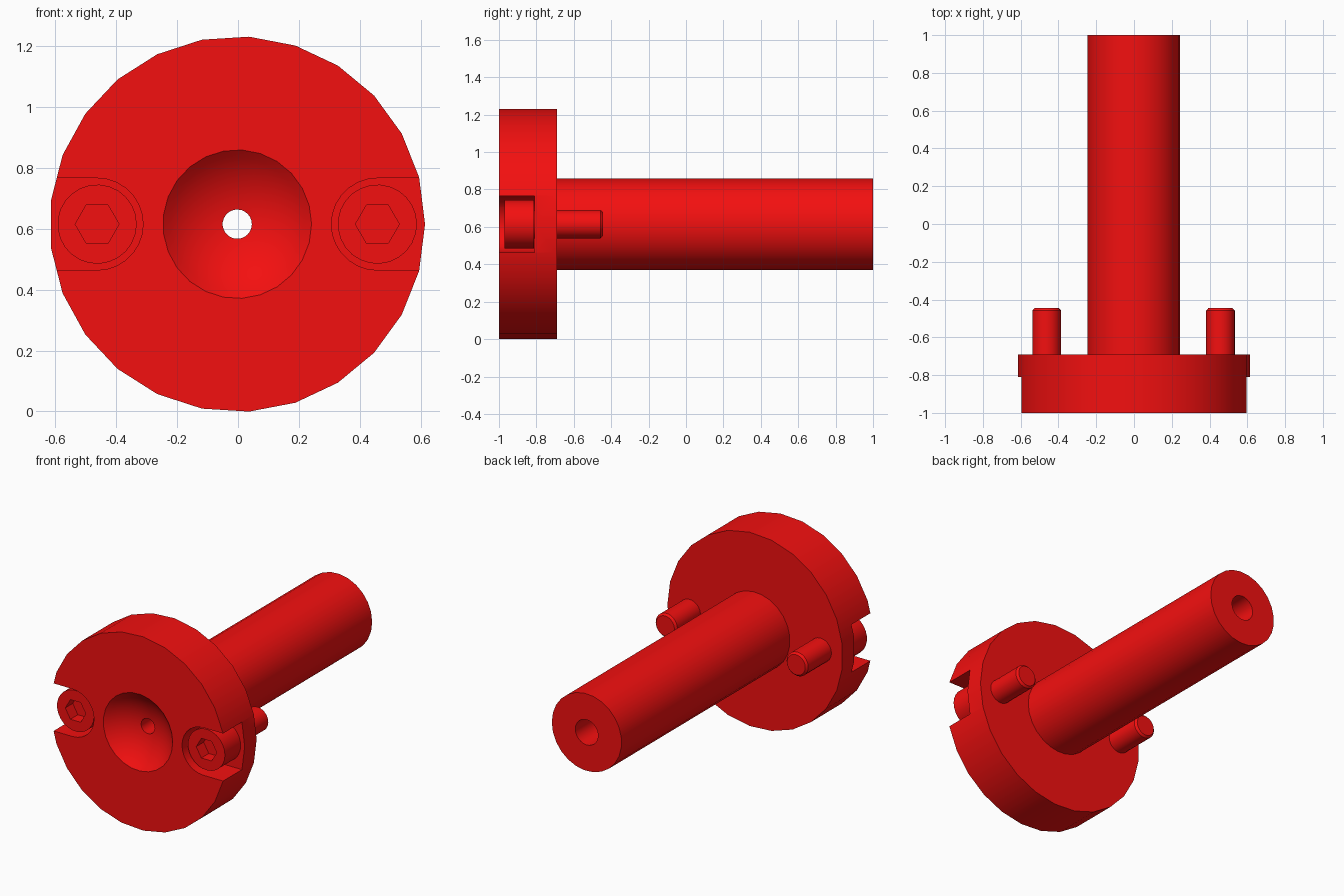
import bpy, bmesh
from math import sin, cos, pi, sqrt, radians

if "Cube" in bpy.data.objects:
    bpy.data.objects.remove(bpy.data.objects["Cube"])

CX, CZ = -0.0025, 0.615      # turning axis, parallel to y
SEGS = 25

red = bpy.data.materials.new("red")
red.diffuse_color = (0.9, 0.005, 0.005, 1)
red.use_nodes = True
red.node_tree.nodes["Principled BSDF"].inputs["Base Color"].default_value = red.diffuse_color


def finish(name, bm):
    bmesh.ops.recalc_face_normals(bm, faces=bm.faces)
    me = bpy.data.meshes.new(name)
    bm.to_mesh(me)
    bm.free()
    me.materials.append(red)
    ob = bpy.data.objects.new(name, me)
    bpy.context.collection.objects.link(ob)
    return ob


def lathe(name, profile, x, segs, closed):
    """Turn (radius, y) points about the y axis; cap the ends or close the loop."""
    bm = bmesh.new()
    rings = [[bm.verts.new((x + r * cos(2 * pi * i / segs), y,
                            CZ + r * sin(2 * pi * i / segs))) for i in range(segs)]
             for r, y in profile]
    pairs = list(zip(rings, rings[1:]))
    if closed:
        pairs.append((rings[-1], rings[0]))
    else:
        bm.faces.new(rings[0])
        bm.faces.new(rings[-1])
    for a, b in pairs:
        for i in range(segs):
            j = (i + 1) % segs
            bm.faces.new((a[i], a[j], b[j], b[i]))
    return finish(name, bm)


def prism(name, points, y0, y1):
    """Extrude an (x, z) outline along y."""
    bm = bmesh.new()
    face = bm.faces.new([bm.verts.new((x, y0, CZ + z)) for x, z in points])
    ext = bmesh.ops.extrude_face_region(bm, geom=[face])["geom"]
    bmesh.ops.translate(bm, vec=(0, y1 - y0, 0),
                        verts=[v for v in ext if isinstance(v, bmesh.types.BMVert)])
    return finish(name, bm)


def select(ob):
    bpy.ops.object.select_all(action='DESELECT')
    ob.select_set(True)
    bpy.context.view_layer.objects.active = ob


def cut(ob, cutter):
    cutter.hide_render = True
    mod = ob.modifiers.new("cut", 'BOOLEAN')
    mod.operation, mod.solver, mod.object = 'DIFFERENCE', 'EXACT', cutter
    select(ob)
    bpy.ops.object.modifier_apply(modifier=mod.name)
    bpy.data.objects.remove(cutter)


def smooth(ob):
    select(ob)
    bpy.ops.object.shade_smooth_by_angle(angle=radians(30))


# Flanged bush: spherical seat, tapered bore, shaft and flange in one turning
R_SEAT, R_RIM, R_HOLE = 0.34, 0.244, 0.048
rim_drop = sqrt(R_SEAT**2 - R_RIM**2)
seat = []
for k in range(9):
    r = R_RIM + (R_HOLE - R_RIM) * k / 8
    seat.append((r, -1 + sqrt(R_SEAT**2 - r * r) - rim_drop))
bush = lathe("flanged_bush",
             seat + [(0.08, 1), (0.245, 1), (0.245, -0.69), (0.6165, -0.69), (0.6165, -1)],
             CX, SEGS, True)

for side, label in ((-1, "left"), (1, "right")):
    bx = CX + side * 0.46
    # Open-ended slot for the screw head
    arc = [(bx - side * 0.151 * cos(a), 0.151 * sin(a))
           for a in (-pi / 2 + pi * i / 14 for i in range(15))]
    slot = prism("slot_cutter", arc + [(bx + side * 0.4, 0.151), (bx + side * 0.4, -0.151)],
                 -1.1, -0.81)
    cut(bush, slot)

    # Socket head screw with chamfered tip
    screw = lathe(label + "_screw",
                  [(0.13, -0.97), (0.13, -0.812), (0.076, -0.812),
                   (0.076, -0.458), (0.064, -0.445)], bx, SEGS, False)
    hexagon = [(bx + 0.072 * cos(pi * i / 3), 0.072 * sin(pi * i / 3)) for i in range(6)]
    cut(screw, prism("socket_cutter", hexagon, -1.05, -0.895))
    smooth(screw)

smooth(bush)
